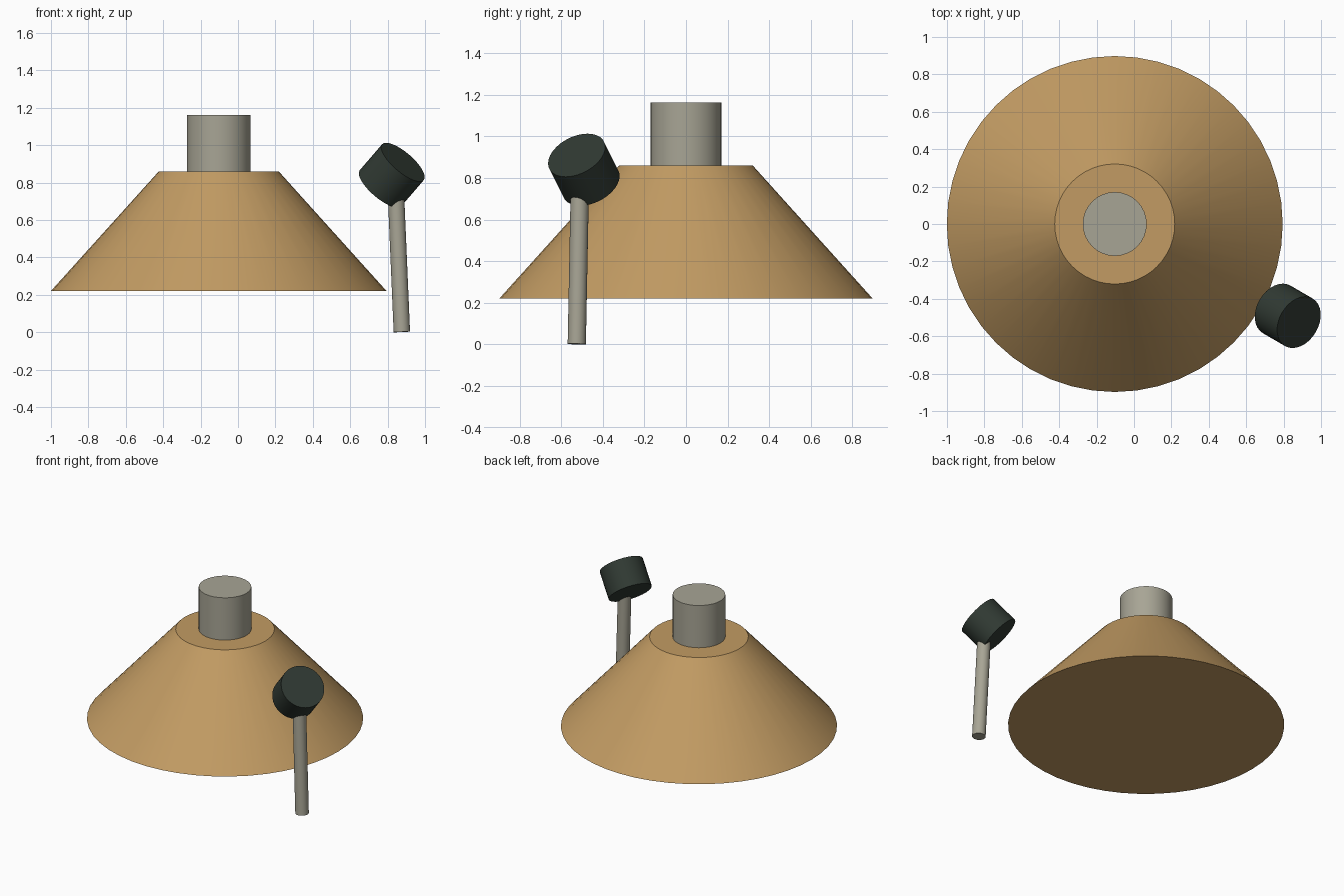
import bpy
from mathutils import Vector

if "Cube" in bpy.data.objects:
    bpy.data.objects.remove(bpy.data.objects["Cube"], do_unlink=True)


def material(name, rgb):
    mat = bpy.data.materials.new(name)
    mat.use_nodes = True
    colour = (*rgb, 1.0)
    mat.diffuse_color = colour
    mat.node_tree.nodes["Principled BSDF"].inputs["Base Color"].default_value = colour
    return mat


def tapered_rod(name, start, end, r_start, r_end, sides, mat):
    """Capped cylinder or cone running from start to end."""
    start, end = Vector(start), Vector(end)
    axis = end - start
    bpy.ops.mesh.primitive_cone_add(
        vertices=sides, radius1=r_start, radius2=r_end, depth=axis.length,
        location=(start + end) / 2,
        rotation=axis.to_track_quat('Z', 'Y').to_euler())
    obj = bpy.context.object
    obj.name = name
    obj.data.materials.append(mat)
    bpy.ops.object.shade_smooth_by_angle(angle=0.6)
    return obj


tan = material("tan", (0.54, 0.33, 0.125))
stone = material("warm grey", (0.39, 0.375, 0.30))
dark = material("dark green grey", (0.03, 0.042, 0.033))

# Sloping body and the neck on top of it
cx = -0.103
tapered_rod("cone_body", (cx, 0, 0.22), (cx, 0, 0.86), 0.898, 0.321, 48, tan)
tapered_rod("top_neck", (cx, 0, 0.80), (cx, 0, 1.163), 0.171, 0.171, 32, stone)

# Leaning handle with a tilted drum-shaped head
tapered_rod("mallet_handle", (0.876, -0.525, 0.002), (0.841, -0.509, 0.82),
            0.044, 0.044, 24, stone)
head_centre = Vector((0.822, -0.491, 0.84))
head_axis = Vector((0.61, -0.355, 0.71)).normalized() * 0.098
tapered_rod("mallet_head", head_centre - head_axis, head_centre + head_axis,
            0.147, 0.147, 32, dark)
